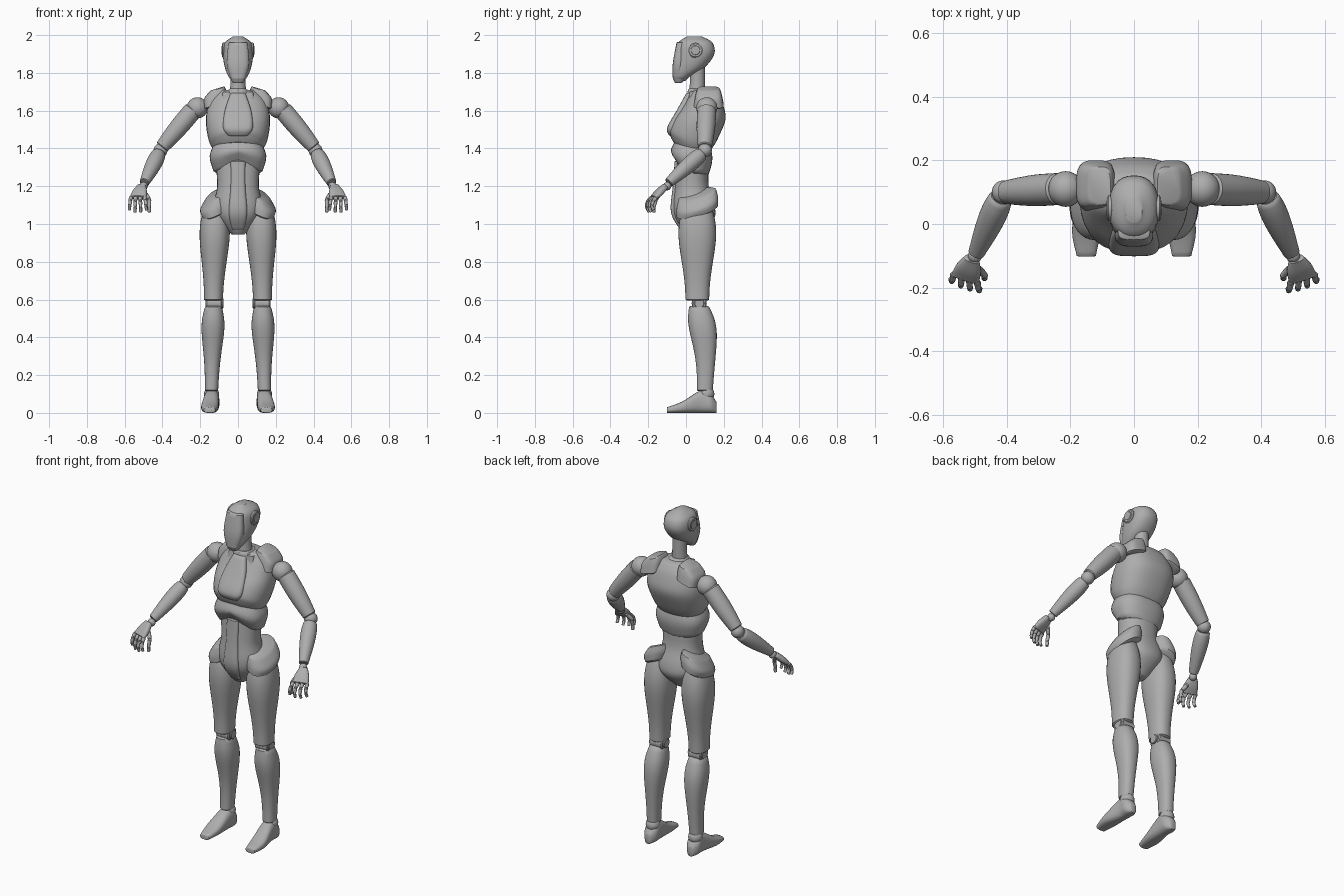
import bpy, bmesh, math
from mathutils import Vector

if "Cube" in bpy.data.objects:
    bpy.data.objects.remove(bpy.data.objects["Cube"])

grey = bpy.data.materials.new("plain grey")
grey.use_nodes = True
grey.diffuse_color = (.42, .42, .42, 1)
grey.node_tree.nodes["Principled BSDF"].inputs["Base Color"].default_value = grey.diffuse_color


def finish(name, bm, mirror):
    bmesh.ops.recalc_face_normals(bm, faces=bm.faces)
    mesh = bpy.data.meshes.new(name)
    bm.to_mesh(mesh)
    bm.free()
    mesh.shade_smooth()
    mesh.set_sharp_from_angle(angle=math.radians(40))
    mesh.materials.append(grey)
    obj = bpy.data.objects.new(name, mesh)
    bpy.context.collection.objects.link(obj)
    if mirror:
        obj.modifiers.new("mirror", 'MIRROR')


def curve_through(keys, steps):
    """Smooth rows (x, y, z, half width, half depth) through the key rows."""
    last = len(keys) - 1
    rows = []
    for i in range(last):
        before, start, end, after = keys[max(i - 1, 0)], keys[i], keys[i + 1], keys[min(i + 2, last)]
        for s in range(steps):
            t = s / steps
            rows.append([q + t / 2 * (r - p + t * (2*p - 5*q + 4*r - w + t * (3*(q - r) + w - p)))
                         for p, q, r, w in zip(before, start, end, after)])
    rows.append(list(keys[last]))
    return rows


def loft(name, keys, power=2, frame="level", mirror=True, warp=None, segs=32, steps=4):
    """Skin superellipse rings along the key rows and round off both ends."""
    rows = curve_through(keys, steps)
    mids = [Vector(row[:3]) for row in rows]
    last = len(mids) - 1
    tangents = [(mids[min(i + 1, last)] - mids[max(i - 1, 0)]).normalized() for i in range(len(mids))]

    def rounded_end(index, sign):
        width, depth = rows[index][3:]
        tip = mids[index] + tangents[index] * sign * min(width, depth) / 8
        return [*tip, width * .86, depth * .86]

    rows = [rounded_end(0, -1), *rows, rounded_end(last, 1)]
    tangents = [tangents[0], *tangents, tangents[last]]
    bm = bmesh.new()
    rings = []
    for (x, y, z, width, depth), tangent in zip(rows, tangents):
        side, up = Vector((1, 0, 0)), Vector((0, 1, 0))
        if frame == "upright":
            up = Vector((0, 0, 1))
        elif frame == "path":
            reference = up if abs(tangent.z) > .93 else Vector((0, 0, 1))
            side = tangent.cross(reference).normalized()
            up = side.cross(tangent)
        ring = []
        for s in range(segs):
            angle = math.tau * s / segs
            c, d = math.cos(angle), math.sin(angle)
            u = math.copysign(abs(c) ** (2 / power), c) * width
            v = math.copysign(abs(d) ** (2 / power), d) * depth
            point = Vector((x, y, z)) + side * u + up * v
            if warp:
                point.z += warp(point)
            ring.append(bm.verts.new(point))
        rings.append(ring)
    for lower, upper in zip(rings, rings[1:]):
        for s in range(segs):
            t = (s + 1) % segs
            bm.faces.new((lower[s], lower[t], upper[t], upper[s]))
    bm.faces.new(rings[0])
    bm.faces.new(rings[-1])
    finish(name, bm, mirror)


def body(name, keys, **options):
    """Loft up the centre line from rows (z, front y, back y, half width)."""
    loft(name, [(0, (front + back) / 2, z, width, (back - front) / 2) for z, front, back, width in keys],
         mirror=False, **options)


def limb(name, start, end, radii, bulge=0, peak=1, depth=1, bow=0, **options):
    """Tapered limb whose muscle swells by a sine rule; peak moves it towards the end."""
    keys = []
    for i in range(9):
        t = i / 8
        mid = Vector(start).lerp(Vector(end), t)
        radius = radii[0] + (radii[1] - radii[0]) * t + bulge * math.sin(math.pi * t ** peak)
        keys.append((mid.x, mid.y + bow * math.sin(math.pi * t), mid.z, radius, radius * depth))
    loft(name, keys, steps=2, **options)


def ball(name, centre, radius):
    bm = bmesh.new()
    bmesh.ops.create_uvsphere(bm, u_segments=28, v_segments=16, radius=radius)
    bmesh.ops.translate(bm, vec=centre, verts=bm.verts)
    finish(name, bm, True)


def disc(name, inner, outer, y, z, radius):
    """Round plate facing sideways."""
    loft(name, [(x, y, z, radius, radius) for x in (inner, outer)], frame="path", steps=1)


def clamp(value):
    return min(max(value, 0), 1)


# head
body("head", [(1.76, -.05, 0, .03), (1.78, -.06, .02, .05), (1.83, -.06, .1, .07), (1.9, -.05, .15, .08),
              (1.96, -.04, .14, .07), (1.99, 0, .09, .03)], power=2.3)
body("face_plate", [(1.77, -.07, 0, .04), (1.85, -.07, 0, .06), (1.96, -.05, 0, .05)], power=3)
body("chin_guard", [(1.75, -.06, -.02, .03), (1.77, -.07, 0, .04)], power=3)
disc("ear_rims", .07, .08, .05, 1.92, .04)
disc("ear_caps", .07, .083, .05, 1.92, .027)

# neck
body("neck", [(1.66, .01, .1, .05), (1.74, .02, .1, .04), (1.85, .02, .1, .04)])
body("neck_base", [(1.63, 0, .15, .09), (1.71, .01, .12, .05)], power=2.5)


# chest, with its lower edge arched at front and back
def chest_arch(p):
    low = clamp((1.6 - p.z) / .2)
    reach = (.05 - p.y) / .14 if p.y < .05 else (p.y - .05) / .3
    return low * .075 * min(reach, 1) ** 1.5


body("chest", [(1.39, -.08, .14, .13), (1.44, -.09, .17, .155), (1.55, -.06, .21, .17),
               (1.65, 0, .19, .15), (1.7, .02, .16, .1)], power=2.4, warp=chest_arch)
body("breast_plate", [(1.47, -.09, 0, .06), (1.51, -.1, 0, .08), (1.6, -.05, 0, .07),
                      (1.69, 0, .06, .04)], power=4)
loft("shoulder_pads", [(.12, .12, 1.63, .06, .08), (.12, .12, 1.68, .06, .07), (.11, .12, 1.71, .04, .06)],
     power=3.5, warp=lambda p: (.12 - p.x) * .3)
loft("collar_blocks", [(.06, .04, 1.64, .03, .03), (.06, .05, 1.7, .02, .03)], power=4)


# abdomen band, arched under the ribs
def band_arch(p):
    middle = clamp(1 - abs(p.x) / .13)
    return .045 * middle * clamp((1.42 - p.z) * 10) * (1 if p.y < .04 else -.4)


body("abdomen_band", [(1.28, -.04, .12, .13), (1.36, -.08, .14, .15), (1.44, -.06, .12, .12)],
     power=2.5, warp=band_arch)

# waist and pelvis
body("pelvis", [(.95, -.01, .08, .04), (1.03, -.06, .15, .11), (1.1, -.07, .15, .13),
                (1.2, -.06, .12, .11), (1.34, -.05, .12, .12)], power=2.3)
body("belly_panel", [(.97, -.03, 0, .03), (1.06, -.08, 0, .05), (1.2, -.07, 0, .04), (1.33, -.06, 0, .04)],
     power=4)
loft("hip_guards", [(.12, .06, 1.07, .07, .11), (.12, .06, 1.11, .08, .11), (.11, .06, 1.15, .06, .1)],
     power=2.2, warp=lambda p: (.12 - p.x) * .42 + (p.y - .06) * .27)

# legs
limb("thighs", (.13, .06, .6), (.12, .06, 1.12), (.05, .05), bulge=.03, peak=1.8, depth=1.25, power=2.3)
limb("shins", (.14, .1, .12), (.13, .07, .56), (.035, .045), bulge=.018, peak=2.4, depth=1.2, bow=.015,
     power=2.3)
disc("knee_joints", .09, .165, .07, .58, .04)
disc("knee_caps", .08, .17, .07, .58, .027)
ball("ankle_joints", (.14, .11, .1), .04)

# feet, flat under the sole
loft("feet", [(.14, .16, .03, .02, .03), (.14, .13, .05, .04, .05), (.14, .08, .06, .04, .06),
              (.15, -.02, .03, .045, .03), (.15, -.1, .015, .03, .015)],
     power=2.6, frame="upright", warp=lambda p: max(0, -p.z))

# arms
ball("shoulder_joints", (.215, .11, 1.615), .056)
limb("upper_arms", (.24, .11, 1.6), (.4, .1, 1.41), (.05, .037), bulge=.005, frame="path")
ball("elbow_joints", (.41, .1, 1.39), .037)
limb("forearms", (.42, .08, 1.37), (.495, -.09, 1.22), (.037, .026), bulge=.009, peak=.7, frame="path")
ball("wrist_joints", (.5, -.1, 1.2), .022)

# hands
loft("palms", [(.51, -.11, 1.2, .024, .016), (.52, -.14, 1.17, .04, .019), (.53, -.17, 1.14, .045, .014)],
     power=2.6, frame="path")


def digit(name, knuckle, steps, radius):
    """Separate finger segments with a ball at each knuckle."""
    for n, step in enumerate(steps):
        tip = knuckle + Vector(step)
        limb(f"{name}_segment_{n}", knuckle.lerp(tip, .1), knuckle.lerp(tip, .9), (radius, radius * .88),
             frame="path", segs=12)
        ball(f"{name}_knuckle_{n}", knuckle, radius * .85)
        knuckle, radius = tip, radius * .9


across = Vector((.95, .32, 0))
for i in range(4):
    offset = across * (i - 1.5) * .026
    reach = 1 if i in (1, 2) else .85
    curl = [Vector(step) * reach + offset * .08
            for step in ((0, -.02, -.02), (0, -.01, -.03), (0, .01, -.03))]
    digit(f"finger_{i}", Vector((.53, -.17, 1.14)) + offset, curl, .011)
digit("thumb", Vector((.49, -.14, 1.16)), [(-.02, -.02, -.03), (0, -.01, -.04), (0, 0, -.03)], .012)
